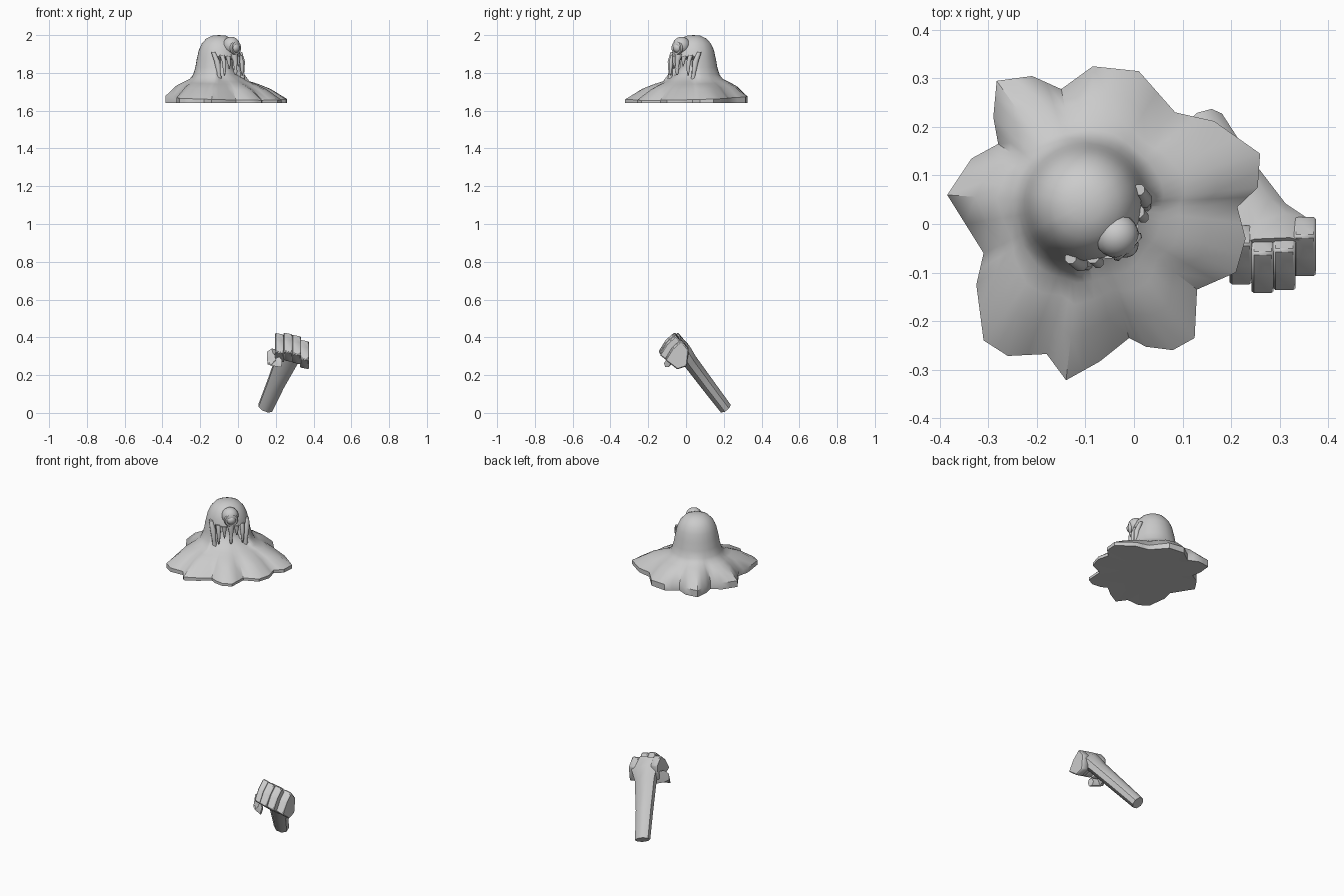
import bpy, bmesh, math
from mathutils import Vector

if "Cube" in bpy.data.objects:
    bpy.data.objects.remove(bpy.data.objects["Cube"])

grey = bpy.data.materials.new("plain_grey")
grey.diffuse_color = (0.6, 0.6, 0.6, 1)
grey.use_nodes = True
grey.node_tree.nodes["Principled BSDF"].inputs["Base Color"].default_value = grey.diffuse_color


def finish(name, bm, angle=40):
    bmesh.ops.recalc_face_normals(bm, faces=bm.faces)
    me = bpy.data.meshes.new(name)
    bm.to_mesh(me)
    bm.free()
    me.materials.append(grey)
    ob = bpy.data.objects.new(name, me)
    bpy.context.collection.objects.link(ob)
    bpy.ops.object.select_all(action='DESELECT')
    ob.select_set(True)
    bpy.context.view_layer.objects.active = ob
    bpy.ops.object.shade_smooth_by_angle(angle=math.radians(angle))
    return ob


def bridge(bm, rings):
    for a, b in zip(rings, rings[1:]):
        n = len(a)
        for i in range(n):
            j = (i + 1) % n
            bm.faces.new((a[i], a[j], b[j], b[i]))


def loft(name, sections, sides=8, angle=40, turn=0.5):
    """Closed tube through (centre, width vector, thickness vector) sections."""
    bm = bmesh.new()
    rings = []
    for c, w, t in sections:
        ring = []
        for i in range(sides):
            k = math.tau * (i + turn) / sides
            ring.append(bm.verts.new(Vector(c) + Vector(w) * math.cos(k) + Vector(t) * math.sin(k)))
        rings.append(ring)
    bridge(bm, rings)
    bm.faces.new(rings[0])
    bm.faces.new(rings[-1])
    return finish(name, bm, angle)


def place(side, fwd, z):
    """Creature space (sideways, forward, up); it faces the front-right diagonal."""
    s = math.sqrt(0.5)
    return Vector((-0.06 + s * (side + fwd), s * (side - fwd), z))


def ball(name, centre, r, squash=1.0):
    bm = bmesh.new()
    bmesh.ops.create_uvsphere(bm, u_segments=20, v_segments=12, radius=r)
    for v in bm.verts:
        v.co.z *= squash
        v.co += centre
    return finish(name, bm, 60)


# Slime body: domed head flowing into a ragged puddle
outline = [(-.385, .06), (-.31, -.06), (-.325, -.125), (-.31, -.24), (-.26, -.272), (-.18, -.268),
           (-.14, -.322), (-.07, -.283), (-.01, -.235), (.025, -.253), (.08, -.26), (.125, -.235),
           (.13, -.135), (.21, -.1), (.23, -.03), (.213, .035), (.255, .075), (.26, .145),
           (.165, .212), (.085, .23), (.01, .315), (-.085, .325), (-.15, .278), (-.21, .305),
           (-.283, .295), (-.29, .22), (-.28, .165), (-.335, .135)]
edge = []
for i, p in enumerate(outline):
    q = outline[(i + 1) % len(outline)]
    edge += [Vector(p), (Vector(p) + Vector(q)) / 2]
mid = Vector((-0.1, 0.04))
# height, radius, depth of the mouth hollow
dome = [(1.997, .035, 0), (1.982, .068, 0), (1.955, .092, 0), (1.92, .108, 0), (1.887, .115, 0),
        (1.872, .119, .045), (1.83, .126, .055), (1.79, .138, .045)]
# spread towards the rim, height at the back, height at the front
skirt = [(.1, 1.772, 1.752), (.3, 1.757, 1.738), (.6, 1.735, 1.71), (1, 1.68, 1.655)]

bm = bmesh.new()
rings = []
aims = []
for p in edge:
    d = (p - mid).normalized()
    aims.append((d, math.remainder(math.atan2(d.y, d.x) + math.pi / 4, math.tau)))
for z, r, hollow in dome:
    ring = []
    for d, a in aims:
        cut = hollow * max(0, min(1, (0.9 - abs(a)) / 0.2))
        ring.append(bm.verts.new((*(mid + d * (r - cut)), z)))
    rings.append(ring)
for t, back, front in skirt:
    ring = []
    for (d, a), p in zip(aims, edge):
        f = (1 + math.cos(a)) / 2
        ring.append(bm.verts.new((*(mid + d * 0.14).lerp(p, t), back + (front - back) * f)))
    rings.append(ring)
rings.append([bm.verts.new((*p, 1.64)) for p in edge])
bridge(bm, rings)
for ring, z in ((rings[0], 2.0), (rings[-1], 1.645)):
    tip = bm.verts.new((*mid, z))
    for i in range(len(ring)):
        bm.faces.new((ring[i], ring[(i + 1) % len(ring)], tip))
finish("slime_body", bm)

# Brow bulge, eye and eyelid ring
ball("brow", place(0, .034, 1.945), .046)
ball("eyeball", place(0, .06, 1.932), .027)
bm = bmesh.new()
rings = []
for i in range(20):
    k = math.tau * i / 20
    ring = []
    for j in range(6):
        m = math.tau * j / 6
        r = .03 + .009 * math.cos(m)
        ring.append(bm.verts.new(place(r * math.cos(k), .066 + .009 * math.sin(m), 1.932 + r * math.sin(k))))
    rings.append(ring)
bridge(bm, rings + [rings[0]])
finish("eyelid", bm, 60)

# Drips hanging over the mouth: (sideways, forward, height, radius) along each
drips = [[(0, .05, 1.9, .024), (0, .064, 1.865, .014), (0, .066, 1.825, .008), (0, .066, 1.805, .012), (0, .066, 1.79, .004)],
         [(.033, .045, 1.89, .016), (.033, .053, 1.86, .009), (.033, .055, 1.835, .003)],
         [(-.035, .045, 1.89, .016), (-.035, .053, 1.855, .009), (-.035, .055, 1.82, .003)]]
for s in (-1, 1):
    drips.append([(s * .1, 0, 1.91, .012), (s * .093, .022, 1.86, .017), (s * .088, .029, 1.8, .011), (s * .082, .037, 1.72, .016)])
    drips.append([(s * .066, .03, 1.895, .014), (s * .066, .046, 1.86, .012), (s * .066, .05, 1.81, .008), (s * .066, .05, 1.785, .003)])
for path in drips:
    loft("mouth_drip", [(place(x, f, z), place(r, 0, 0) - place(0, 0, 0), place(0, r, 0) - place(0, 0, 0))
                        for x, f, z, r in path], 8, 60)

# Forearm widening into the back of the hand
W, N = Vector((.917, .245, -.314)), Vector((0, .786, .61))
KW, KN = Vector((.97, .04, -.2)), Vector((0, .6, .8))
loft("forearm", [((.145, .207, .027), W * .043, N * .036),
                 ((.2, .11, .155), W * .05, N * .04),
                 ((.258, .015, .282), W * .064, N * .043),
                 ((.284, -.02, .335), W * .085, N * .046),
                 ((.285, -.055, .367), KW * .097, KN * .046)], 8)

# Four curled fingers
fold = [(-.06, .424), (-.108, .382), (-.145, .322), (-.08, .272), (-.03, .29), (-.02, .375)]
for x, dy, dz in ((.22, .018, -.002), (.265, 0, 0), (.31, .006, -.012), (.352, .035, -.038)):
    bm = bmesh.new()
    rings = [[bm.verts.new((x + s, y + dy, z + dz - s * .2)) for y, z in fold] for s in (-.023, .023)]
    bridge(bm, rings)
    for ring in rings:
        bm.faces.new(ring)
    bmesh.ops.bevel(bm, geom=bm.edges[:], offset=.005, segments=1, affect='EDGES')
    finish("finger", bm)

# Thumb wrapped across the palm
loft("thumb", [((.225, -.005, .295), (.02, .02, 0), (0, 0, .035)),
               ((.178, -.045, .305), (.028, .012, 0), (0, 0, .036)),
               ((.18, -.08, .282), (.024, -.01, .01), (.006, .01, .032)),
               ((.228, -.098, .262), (.006, -.014, .012), (0, .012, .02))], 6)
